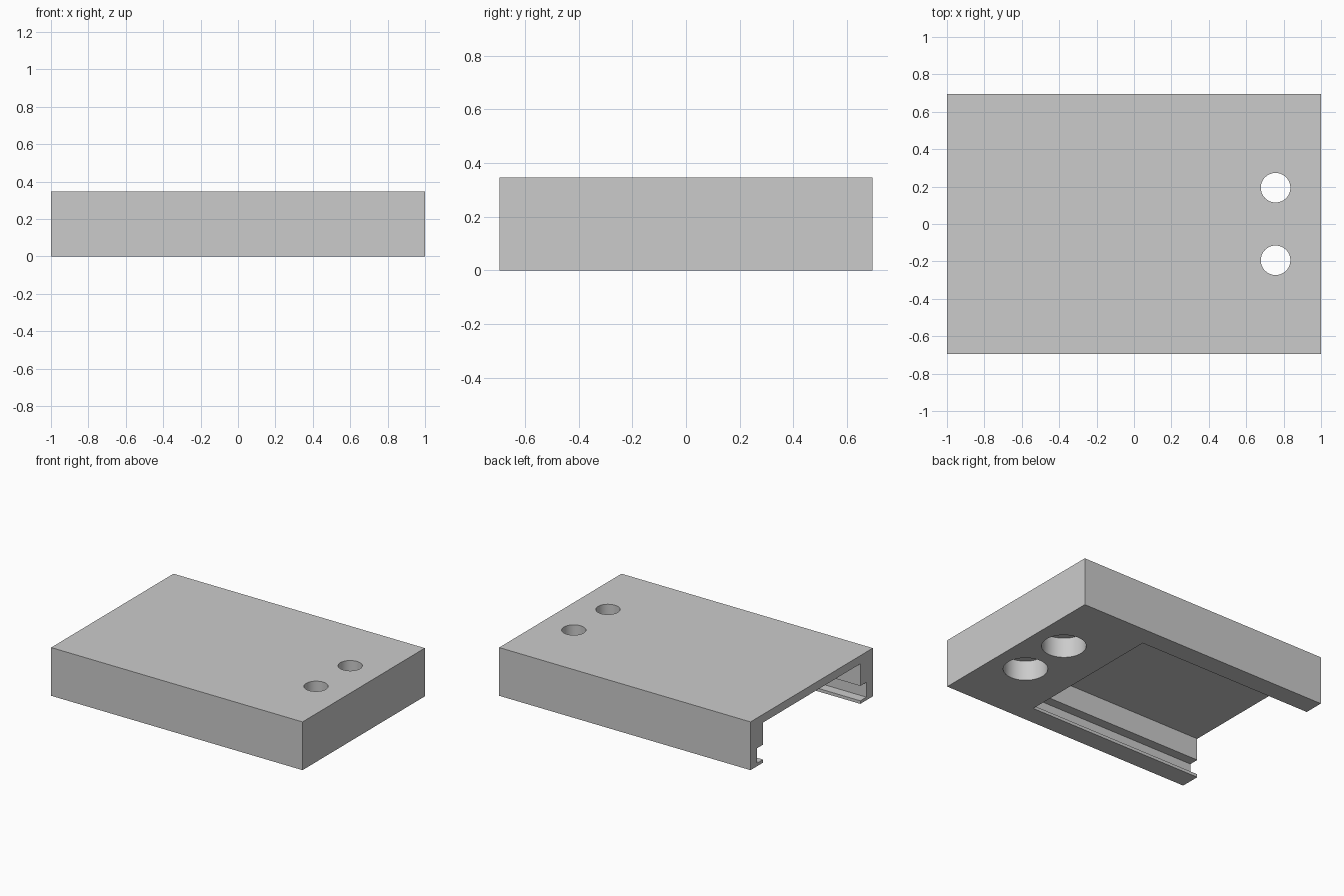
import bpy, bmesh, math

if "Cube" in bpy.data.objects:
    bpy.data.objects.remove(bpy.data.objects["Cube"])

L, W, H = 1.0, 0.695, 0.347        # half length, half width, height


def make(name, bm):
    bmesh.ops.recalc_face_normals(bm, faces=bm.faces)
    mesh = bpy.data.meshes.new(name)
    bm.to_mesh(mesh)
    bm.free()
    obj = bpy.data.objects.new(name, mesh)
    bpy.context.collection.objects.link(obj)
    return obj


def prism(name, profile, x0, x1):
    """Extrude a (y, z) profile along x."""
    bm = bmesh.new()
    face = bm.faces.new([bm.verts.new((x0, y, z)) for y, z in profile])
    ext = bmesh.ops.extrude_face_region(bm, geom=[face])
    verts = [g for g in ext["geom"] if isinstance(g, bmesh.types.BMVert)]
    bmesh.ops.translate(bm, verts=verts, vec=(x1 - x0, 0, 0))
    return make(name, bm)


def stepped_pin(name, x, y, profile, seg=64):
    """Stack of rings (radius, z) closed at both ends."""
    bm = bmesh.new()
    rings = [[bm.verts.new((x + r * math.cos(2 * math.pi * i / seg),
                            y + r * math.sin(2 * math.pi * i / seg), z))
              for i in range(seg)] for r, z in profile]
    for a, b in zip(rings, rings[1:]):
        for i in range(seg):
            j = (i + 1) % seg
            bm.faces.new((a[i], a[j], b[j], b[i]))
    bm.faces.new(rings[0])
    bm.faces.new(rings[-1])
    return make(name, bm)


# Solid body
body = prism("slide_housing", [(-W, 0), (W, 0), (W, H), (-W, H)], -L, L)

# Channel open at the left and below, with a groove along each side wall
half = [(0.553, -0.1), (0.553, 0.022), (0.622, 0.022),
        (0.622, 0.129), (0.553, 0.129), (0.553, 0.288)]
channel = half + [(-y, z) for y, z in reversed(half)]
cutters = [prism("channel_cutter", channel, -L - 0.1, 0.39)]

# Two screw holes, counterbored from below
for side in (-1, 1):
    cutters.append(stepped_pin("screw_hole_cutter", 0.757, side * 0.194,
                   [(0.145, -0.1), (0.145, 0.143), (0.079, 0.143), (0.079, H + 0.1)]))

bpy.context.view_layer.objects.active = body
body.select_set(True)
for cutter in cutters:
    cutter.hide_render = True
    mod = body.modifiers.new(cutter.name, "BOOLEAN")
    mod.operation = "DIFFERENCE"
    mod.solver = "EXACT"
    mod.object = cutter
    bpy.ops.object.modifier_apply(modifier=mod.name)
    bpy.data.objects.remove(cutter)

bpy.ops.object.shade_smooth_by_angle(angle=math.radians(30))
